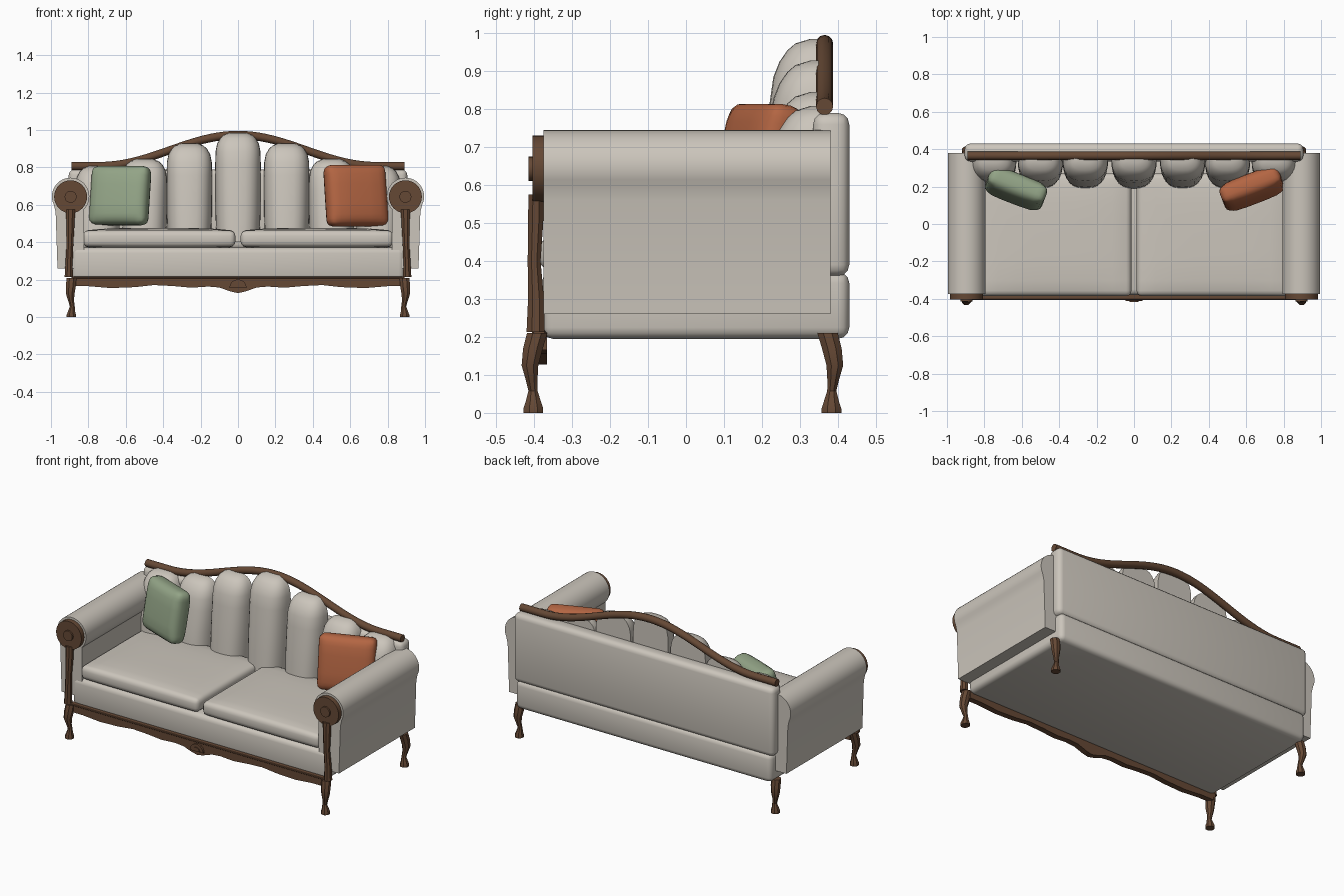
import bpy, bmesh
from math import sin, cos, pi, radians
from mathutils import Matrix, Vector

if "Cube" in bpy.data.objects:
    bpy.data.objects.remove(bpy.data.objects["Cube"])


def material(name, rgb):
    m = bpy.data.materials.new(name)
    m.diffuse_color = (*rgb, 1)
    m.use_nodes = True
    m.node_tree.nodes["Principled BSDF"].inputs["Base Color"].default_value = m.diffuse_color
    return m


FABRIC = material("linen", (0.60, 0.56, 0.50))
WOOD = material("walnut", (0.13, 0.065, 0.035))
GREEN = material("sage", (0.29, 0.37, 0.24))
RUST = material("rust", (0.45, 0.13, 0.055))


def finish(bm, name, mat, angle=35):
    bmesh.ops.recalc_face_normals(bm, faces=bm.faces)
    me = bpy.data.meshes.new(name)
    bm.to_mesh(me)
    bm.free()
    ob = bpy.data.objects.new(name, me)
    bpy.context.collection.objects.link(ob)
    me.materials.append(mat)
    bpy.ops.object.select_all(action='DESELECT')
    ob.select_set(True)
    bpy.context.view_layer.objects.active = ob
    bpy.ops.object.shade_smooth_by_angle(angle=radians(angle))
    return ob


def soft_box(name, lo, hi, bevel, mat, crown=0, cells=1, seg=3, rot=None):
    """Box between two corners, with optional domed faces and rounded edges."""
    lo, hi = Vector(lo), Vector(hi)
    mid, h = (lo + hi) / 2, (hi - lo) / 2
    bm = bmesh.new()
    bmesh.ops.create_grid(bm, x_segments=cells, y_segments=cells, size=1)
    top = bmesh.ops.extrude_face_region(bm, geom=bm.faces[:])["geom"]
    top = {v for v in top if isinstance(v, bmesh.types.BMVert)}
    for v in bm.verts:
        x, y, _ = v.co
        s = 1 if v in top else -1
        v.co = (x * h.x, y * h.y, s * (h.z + crown * (1 - x ** 4) * (1 - y ** 4)))
    bmesh.ops.recalc_face_normals(bm, faces=bm.faces)
    edges = [e for e in bm.edges if e.calc_face_angle(0) > 0.8]
    bmesh.ops.bevel(bm, geom=edges, offset=bevel, segments=seg, profile=0.5,
                    affect='EDGES', clamp_overlap=True)
    if rot:
        bm.transform(rot)
    bm.transform(Matrix.Translation(mid))
    return finish(bm, name, mat)


def loft(name, rings, mat, angle=35):
    """Skin closed rings of points and cap both ends."""
    bm = bmesh.new()
    rows = [[bm.verts.new(p) for p in r] for r in rings]
    n = len(rows[0])
    for a, b in zip(rows, rows[1:]):
        for i in range(n):
            bm.faces.new((a[i], a[(i + 1) % n], b[(i + 1) % n], b[i]))
    bm.faces.new(rows[0])
    bm.faces.new(rows[-1])
    return finish(bm, name, mat, angle)


def prism(name, profile, y0, y1, mat):
    """Extrude an xz profile along y."""
    return loft(name, [[(x, y, z) for x, z in profile] for y in (y0, y1)], mat)


def circle(cx, cz, r, n=32, a0=0, a1=2 * pi):
    return [(cx + r * cos(a0 + (a1 - a0) * i / n), cz + r * sin(a0 + (a1 - a0) * i / n))
            for i in range(n)]


def post(name, sections, mat):
    """Vertical loft of eight-sided sections (x, y, z, half width, half depth)."""
    return loft(name, [[(x + w * 1.08 * cos(pi / 8 + i * pi / 4), y + d * 1.08 * sin(pi / 8 + i * pi / 4), z)
                        for i in range(8)] for x, y, z, w, d in sections], mat)


# Upholstered body
soft_box("base", (-0.89, -0.38, 0.195), (0.89, 0.43, 0.372), 0.03, FABRIC)
soft_box("back_panel", (-0.905, 0.335, 0.36), (0.905, 0.43, 0.79), 0.03, FABRIC)

for s, side in ((-1, "left"), (1, "right")):
    # Rolled arm
    arc = circle(0.895, 0.645, 0.1, 28, radians(-27), radians(225))
    arm = arc + [(0.824, 0.574), (0.825, 0.26), (0.965, 0.26), (0.975, 0.56)]
    prism(side + "_arm", [(s * x, z) for x, z in arm], -0.375, 0.38, FABRIC)

    # Seat cushion
    x0, x1 = sorted((s * 0.014, s * 0.83))
    soft_box(side + "_seat_cushion", (x0, -0.385, 0.376), (x1, 0.27, 0.462), 0.028,
             FABRIC, crown=0.014, cells=8)

    # Arm scroll disc, button and front post
    prism(side + "_arm_disc", circle(s * 0.895, 0.643, 0.088), -0.404, -0.374, WOOD)
    prism(side + "_disc_button", circle(s * 0.895, 0.643, 0.032, 20), -0.415, -0.40, WOOD)
    post(side + "_arm_post", [
        (s * 0.905, -0.396, 0.213, 0.022, 0.024),
        (s * 0.903, -0.395, 0.30, 0.019, 0.021),
        (s * 0.898, -0.400, 0.40, 0.018, 0.017),
        (s * 0.896, -0.396, 0.50, 0.022, 0.020),
        (s * 0.895, -0.395, 0.575, 0.024, 0.020)], WOOD)

    # Cabriole legs: knee swings outward, ankle inward
    for f, y, end in ((-1, -0.397, "front"), (1, 0.378, "back")):
        shape = [(0, -0.005, 0.21, 0.026, 0.027), (0.003, 0.006, 0.17, 0.027, 0.026),
                 (0.007, 0.014, 0.125, 0.023, 0.022), (0.003, 0.010, 0.09, 0.016, 0.016),
                 (-0.004, 0.006, 0.058, 0.013, 0.012), (0, 0.005, 0.03, 0.019, 0.020),
                 (0.001, 0.005, 0.012, 0.025, 0.026), (0.001, 0.005, 0, 0.025, 0.026)]
        post(f"{side}_{end}_leg", [(s * (0.89 + dx), y + f * dy, z, w, d)
                                   for dx, dy, z, w, d in shape], WOOD)

# Channelled back: seven rounded vertical tufts
for cx, top in ((0, 0.985), (0.26, 0.928), (0.50, 0.845), (0.75, 0.808)):
    for s in ((1,) if cx == 0 else (1, -1)):
        levels = [(0.40, 0.115, 0.165), (0.55, 0.121, 0.155), (top - 0.17, 0.122, 0.132),
                  (top - 0.10, 0.120, 0.122), (top - 0.06, 0.112, 0.106),
                  (top - 0.03, 0.096, 0.085), (top - 0.012, 0.076, 0.064),
                  (top, 0.045, 0.025)]
        rings = []
        for z, w, d in levels:
            ring = []
            for i in range(15):
                c, q = cos(pi * i / 14), sin(pi * i / 14)
                ring.append((s * cx + w * (1 if c > 0 else -1) * abs(c) ** 0.75,
                             0.352 - d * max(q, 0) ** 0.75, z))
            rings.append(ring)
        loft("back_channel", rings, FABRIC, 50)

# Serpentine top rail
rail = []
for i in range(49):
    x = -0.89 + 1.78 * i / 48
    z = 0.807 + (0.166 * cos(pi * x / 1.48) ** 2 if abs(x) < 0.74 else 0)
    rail.append([(x, 0.365 + b, z + a) for a, b in circle(0, 0, 0.0225, 12)])
loft("top_rail", rail, WOOD)

# Shaped front apron with moulding and centre ornament
half = [(0.04, .137), (0.1, .158), (0.16, .163), (0.25, .157), (0.35, .166), (0.45, .171),
        (0.55, .16), (0.68, .155), (0.8, .165), (0.885, .165)]
lower = [(-x, z) for x, z in reversed(half)] + [(0, 0.128)] + half
prism("front_apron", lower + [(0.885, 0.212), (-0.885, 0.212)], -0.401, -0.366, WOOD)
soft_box("apron_moulding", (-0.89, -0.405, 0.207), (0.89, -0.37, 0.218), 0.003, WOOD, seg=1)
prism("apron_ornament", circle(0, 0.155, 0.046, 16, 0, pi) + [(-0.046, 0.155)],
      -0.413, -0.39, WOOD)
prism("ornament_centre", circle(0, 0.158, 0.024, 12, 0, pi) + [(-0.024, 0.158)],
      -0.418, -0.40, WOOD)

# Scatter pillows leaning against the back
for s, name, mat, r in ((-1, "green_pillow", GREEN, 0.162), (1, "rust_pillow", RUST, 0.169)):
    rot = Matrix.Rotation(s * radians(21), 4, 'Z') @ Matrix.Rotation(radians(80), 4, 'X')
    c = Vector((s * 0.63, 0.188, 0.649))
    h = Vector((r, r - 0.004, 0.05))
    soft_box(name, c - h, c + h, 0.035, mat, crown=0.018, cells=6, rot=rot)
